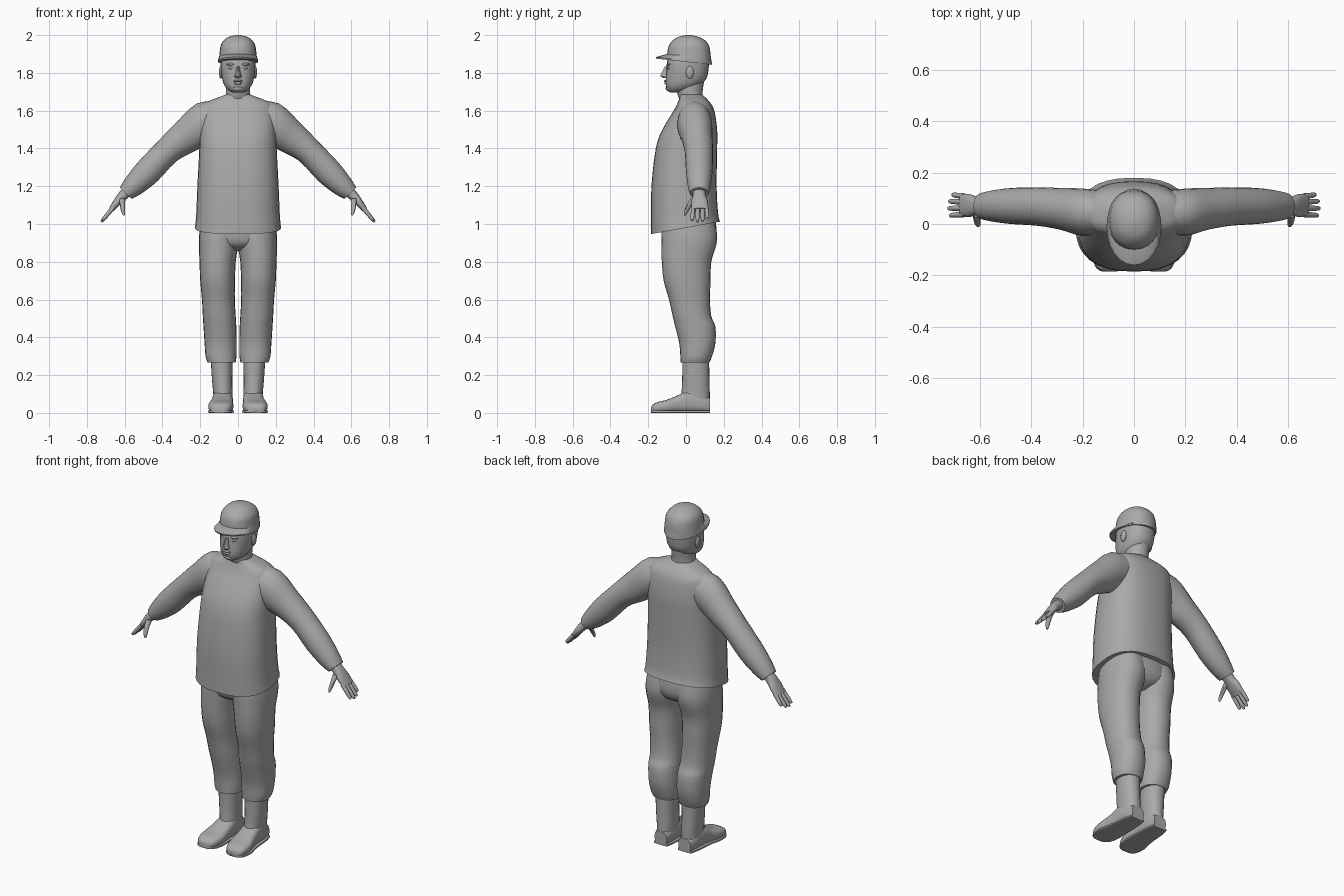
import bpy
import bmesh
from math import sin, cos, pi, radians, copysign
from mathutils import Vector

if "Cube" in bpy.data.objects:
    bpy.data.objects.remove(bpy.data.objects["Cube"], do_unlink=True)

grey = bpy.data.materials.new("plain grey")
grey.use_nodes = True
tone = (0.4, 0.4, 0.4, 1)
grey.diffuse_color = tone
grey.node_tree.nodes["Principled BSDF"].inputs["Base Color"].default_value = tone
parts = []


def finish(name, bm):
    bmesh.ops.recalc_face_normals(bm, faces=bm.faces[:])
    mesh = bpy.data.meshes.new(name)
    bm.to_mesh(mesh)
    bm.free()
    mesh.materials.append(grey)
    obj = bpy.data.objects.new(name, mesh)
    bpy.context.collection.objects.link(obj)
    parts.append(obj)
    return obj


def blend(a, b, c, d, t):
    """Smooth curve through b and c."""
    return [0.5 * (2 * q + (r - p) * t + (2 * p - 5 * q + 4 * r - s) * t * t
                   + (3 * q - p - 3 * r + s) * t ** 3)
            for p, q, r, s in zip(a, b, c, d)]


def loft(name, rings, power=2, steps=3, sides=24, mirror=1):
    """Skin over rings; each ring is a centre and two half axes."""
    flat = [[*c, *u, *v] for c, u, v in rings]
    last = len(flat) - 1
    path = [blend(flat[max(i - 1, 0)], flat[i], flat[i + 1], flat[min(i + 2, last)], k / steps)
            for i in range(last) for k in range(steps)] + [flat[last]]
    bm = bmesh.new()
    loops = []
    for f in path:
        c, u, v = Vector(f[:3]), Vector(f[3:6]), Vector(f[6:])
        loop = []
        for k in range(sides):
            a = 2 * pi * k / sides
            p = c + u * copysign(abs(cos(a)) ** (2 / power), cos(a)) \
                + v * copysign(abs(sin(a)) ** (2 / power), sin(a))
            loop.append(bm.verts.new((p.x * mirror, p.y, p.z)))
        loops.append(loop)
    for low, high in zip(loops, loops[1:]):
        for k in range(sides):
            j = (k + 1) % sides
            bm.faces.new((low[k], low[j], high[j], high[k]))
    bm.faces.new(loops[0])
    bm.faces.new(loops[-1])
    return finish(name, bm)


def level(z, half, front, back, x=0, slope=0):
    """Level ring between a front and a back y, tilted by slope."""
    y, d = (front + back) / 2, (back - front) / 2
    return (x, y, z + slope * y), (half, 0, 0), (0, d, slope * d)


def across(x, y, z, turn, thick, deep):
    """Ring across a limb that falls outward by turn degrees."""
    a = radians(turn)
    return (x, y, z), (sin(a) * thick, 0, cos(a) * thick), (0, deep, 0)


def ball(name, place, size, mirror=1):
    bm = bmesh.new()
    bmesh.ops.create_uvsphere(bm, u_segments=12, v_segments=8, radius=1)
    for v in bm.verts:
        v.co = Vector(((v.co.x * size[0] + place[0]) * mirror,
                       v.co.y * size[1] + place[1], v.co.z * size[2] + place[2]))
    return finish(name, bm)


# Shirt with a hem that rises toward the back
loft("shirt", [
    level(.98, .228, -.185, .18, slope=.18),
    level(1.04, .222, -.185, .17, slope=.1),
    level(1.2, .215, -.183, .162),
    level(1.4, .205, -.16, .165),
    level(1.5, .202, -.125, .165),
    level(1.6, .195, -.065, .15),
    level(1.64, .175, -.045, .13),
    level(1.668, .11, -.035, .105),
    level(1.685, .065, -.035, .085)], power=2.5, sides=32)

# Trouser seat
loft("trouser_seat", [
    level(.86, .05, -.06, .08),
    level(.89, .13, -.115, .14),
    level(.95, .19, -.13, .163),
    level(1.05, .19, -.13, .15)], power=2.4)

# Neck and head
loft("neck", [level(1.65, .07, -.03, .09), level(1.7, .064, -.048, .088),
              level(1.78, .066, -.05, .1)])
loft("head", [
    level(1.697, .025, -.085, -.02),
    level(1.708, .05, -.098, .02),
    level(1.735, .073, -.107, .075),
    level(1.77, .084, -.107, .108),
    level(1.81, .09, -.104, .118),
    level(1.86, .092, -.1, .122),
    level(1.9, .085, -.08, .115)], power=2.3)

# Face
loft("nose", [
    level(1.772, .012, -.118, -.09),
    level(1.782, .02, -.135, -.09),
    level(1.795, .014, -.133, -.09),
    level(1.835, .008, -.112, -.09)], sides=10)
ball("upper_lip", (0, -.105, 1.757), (.026, .012, .006))
ball("lower_lip", (0, -.104, 1.745), (.022, .011, .007))
ball("chin", (0, -.09, 1.718), (.03, .018, .016))

# Helmet crown and brim
loft("helmet_crown", [
    level(1.865, .102, -.1, .132, slope=-.1),
    level(1.91, .097, -.098, .13, slope=-.06),
    level(1.95, .09, -.088, .119),
    level(1.98, .067, -.06, .09),
    level(1.994, .04, -.03, .055),
    level(2, .012, 0, .025)], power=2.2)
loft("helmet_brim", [
    level(1.858, .107, -.158, .138, slope=-.11),
    level(1.866, .107, -.16, .138, slope=-.11),
    level(1.895, .098, -.1, .13, slope=-.05)], steps=1)

for side, m in (("left", 1), ("right", -1)):
    # Sleeve
    loft(side + "_sleeve", [
        across(.08, .045, 1.565, 0, .085, .08),
        across(.2, .046, 1.525, 8, .115, .092),
        across(.28, .058, 1.46, 32, .09, .082),
        across(.375, .068, 1.385, 42, .072, .075),
        across(.48, .07, 1.275, 46, .072, .07),
        across(.555, .07, 1.2, 46, .058, .06),
        across(.595, .07, 1.163, 46, .043, .05)], mirror=m)

    # Palm, fingers and thumb
    loft(side + "_palm", [
        across(.575, .07, 1.182, 48, .03, .034),
        across(.612, .07, 1.148, 48, .026, .034),
        across(.64, .072, 1.115, 50, .021, .045),
        across(.672, .074, 1.075, 50, .014, .042)], power=2.4, sides=16, mirror=m)
    for finger, y, reach in (("index", .038, .9), ("middle", .062, 1),
                             ("ring", .086, .95), ("little", .108, .75)):
        rings = [across(.66 + .064 * t * reach, y + (y - .07) * .15 * t,
                        1.088 - .077 * t * reach, 50, thick, thick)
                 for t, thick in ((0, .012), (.5, .011), (.9, .009), (1, .004))]
        loft(f"{side}_{finger}_finger", rings, sides=10, steps=2, mirror=m)
    loft(side + "_thumb", [
        across(.612, .045, 1.135, 80, .016, .02),
        across(.612, .018, 1.1, 80, .014, .015),
        across(.608, 0, 1.065, 80, .011, .011),
        across(.605, -.006, 1.045, 80, .005, .005)], sides=10, mirror=m)

    # Trouser leg, baggy below the knee
    loft(side + "_trouser_leg", [
        level(.268, .074, -.028, .125, .087),
        level(.3, .082, -.03, .138, .09),
        level(.37, .085, -.036, .156, .092),
        level(.46, .087, -.058, .155, .096),
        level(.51, .087, -.07, .134, .099),
        level(.6, .087, -.09, .127, .104),
        level(.7, .092, -.118, .13, .108),
        level(.8, .096, -.128, .134, .108),
        level(.88, .104, -.13, .158, .103),
        level(.94, .108, -.13, .165, .098),
        level(1.03, .1, -.12, .15, .095)], power=2.2, mirror=m)

    # Boot shaft, foot and sole
    loft(side + "_boot_shaft", [
        level(.03, .05, -.04, .126, .08),
        level(.1, .051, -.025, .126, .08),
        level(.18, .054, -.02, .124, .084),
        level(.32, .06, -.02, .122, .087)], power=2.2, mirror=m)
    feet = ((.126, .04, .08, .078), (.08, .05, .1, .08), (.02, .054, .12, .081),
            (-.04, .058, .095, .084), (-.1, .066, .07, .09),
            (-.15, .06, .058, .093), (-.175, .045, .045, .095), (-.185, .025, .03, .096))
    loft(side + "_boot_foot", [((x, y, h / 2), (w, 0, 0), (0, 0, h / 2))
                               for y, w, h, x in feet], power=2.8, mirror=m)
    loft(side + "_boot_sole", [((x, y, .007), (w + .004, 0, 0), (0, 0, .007))
                               for y, w, h, x in feet], power=6, steps=2, mirror=m)

    # Ear, eye and brow
    ball(side + "_ear", (.091, .02, 1.803), (.01, .021, .034), m)
    ball(side + "_eye", (.035, -.091, 1.825), (.016, .01, .007), m)
    ball(side + "_brow", (.036, -.091, 1.845), (.026, .012, .007), m)

# Smooth shading that keeps sharp edges
bpy.ops.object.select_all(action="DESELECT")
for obj in parts:
    obj.select_set(True)
bpy.context.view_layer.objects.active = parts[0]
bpy.ops.object.shade_smooth_by_angle(angle=radians(40))
